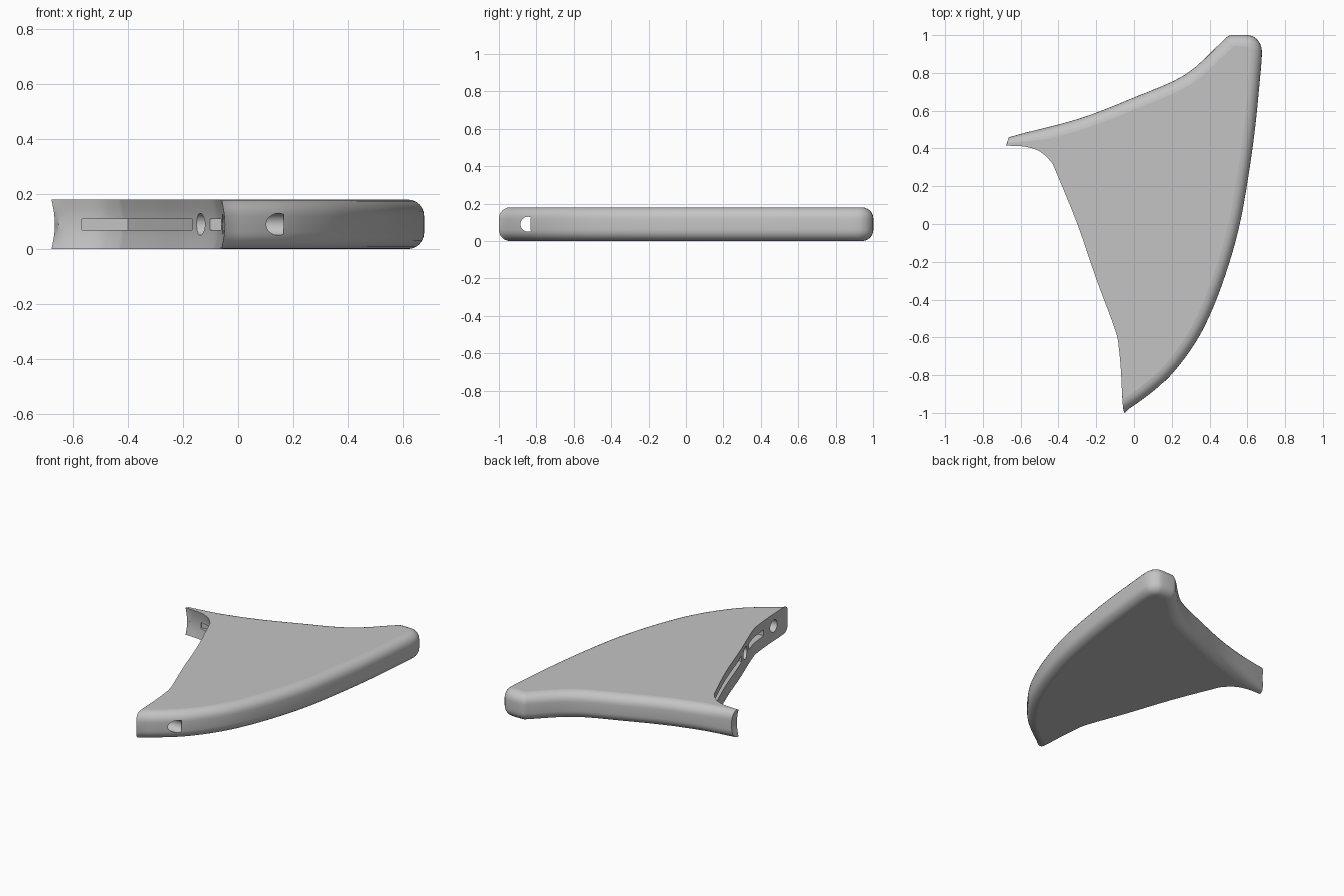
import bpy, bmesh, math
from mathutils import Vector

cube = bpy.data.objects.get("Cube")
if cube:
    bpy.data.objects.remove(cube, do_unlink=True)

HEIGHT, FILLET, HOLLOW = 0.18, 0.06, 0.012

grey = bpy.data.materials.new("plain grey")
grey.use_nodes = True
colour = (0.55, 0.55, 0.55, 1)
grey.diffuse_color = colour
grey.node_tree.nodes["Principled BSDF"].inputs["Base Color"].default_value = colour


def spline(points, steps=4):
    """Smooth curve through the given points."""
    p = [Vector(q) for q in points]
    p = [2 * p[0] - p[1]] + p + [2 * p[-1] - p[-2]]
    out = []
    for a, b, c, d in zip(p, p[1:], p[2:], p[3:]):
        for i in range(steps):
            t = i / steps
            out.append(0.5 * (2 * b + (c - a) * t + (2 * a - 5 * b + 4 * c - d) * t * t
                              + (3 * b - a - 3 * c + d) * t ** 3))
    return out + [p[-2]]


def make_object(name, bm):
    bmesh.ops.recalc_face_normals(bm, faces=bm.faces)
    mesh = bpy.data.meshes.new(name)
    bm.to_mesh(mesh)
    bm.free()
    mesh.materials.append(grey)
    obj = bpy.data.objects.new(name, mesh)
    bpy.context.collection.objects.link(obj)
    return obj


def loft(name, rings):
    """Join stacked rings of points and close both ends."""
    bm = bmesh.new()
    loops = [[bm.verts.new(co) for co in ring] for ring in rings]
    n = len(loops[0])
    for low, high in zip(loops, loops[1:]):
        for i in range(n):
            j = (i + 1) % n
            bm.faces.new((low[i], low[j], high[j], high[i]))
    bm.faces.new(loops[0][::-1])
    bm.faces.new(loops[-1])
    return make_object(name, bm)


# Outline: rounded outer edge, then hollow inner edge
outer = spline([(-.06, -1), (.07, -.91), (.2, -.795), (.33, -.62), (.42, -.44),
                (.5, -.22), (.56, 0), (.605, .25), (.64, .5), (.665, .75),
                (.677, .9), (.667, .955), (.638, .988), (.6, 1), (.52, 1),
                (.49, .988), (.455, .955), (.27, .79), (0, .67), (-.3, .555), (-.67, .46)])
inner = spline([(-.678, .415), (-.58, .41), (-.5, .385), (-.44, .33), (-.41, .27),
                (-.3, 0), (-.2, -.29), (-.1, -.56), (-.08, -.66), (-.068, -.8), (-.06, -1)])
inner = [p for p in inner if p.y > -0.92]
outline = outer + inner


def inward(i):
    """Unit direction into the body at an outline point."""
    t = outline[(i + 1) % len(outline)] - outline[i - 1]
    return Vector((-t.y, t.x)).normalized()


def ring(z, inset):
    points = []
    for i, p in enumerate(outline):
        hollow = HOLLOW * math.sin(math.pi * z / HEIGHT)
        if i < len(outer):
            # The fillet shrinks along the thin arm
            scale = min(1, max(0.55, 0.55 + (p.x + 0.67) * 2.5))
            ends = {0: Vector((0, 1)), len(outer) - 1: Vector((0, -1))}
            q = p + ends.get(i, inward(i)) * inset * scale
            if i in ends:
                q.x += hollow
        elif i == len(outer):
            q = p + Vector((hollow, 0))
        else:
            q = p + inward(i) * hollow
        points.append((q.x, q.y, z))
    return points


angles = [math.pi / 2 * k / 6 for k in range(7)]
levels = [(FILLET * (1 - math.cos(a)), FILLET * (1 - math.sin(a))) for a in angles]
levels += [(HEIGHT / 2, 0)] + [(HEIGHT - z, s) for z, s in reversed(levels)]
fin = loft("fin_body", [ring(z, s) for z, s in levels])

# Cutters: two round holes and two slots in the inner edge
cutters = []


def hole(name, x0, x1, y, radius):
    turn = [2 * math.pi * k / 32 for k in range(32)]
    cutters.append(loft(name, [[(x, y + radius * math.cos(a), HEIGHT / 2 + radius * math.sin(a))
                                for a in turn] for x in (x0, x1)]))


def slot(name, corners):
    cutters.append(loft(name, [[(x, y, z) for x, y in corners] for z in (0.07, 0.11)]))


hole("front_hole_cutter", -0.2, 0.165, -0.845, 0.04)
hole("middle_hole_cutter", -0.3, 0.0, -0.43, 0.04)
slot("long_slot_cutter", [(-.57, .43), (-.3, -.35), (-.1, -.35), (-.34, .3), (-.4, .43)])
slot("short_slot_cutter", [(-.2, -.52), (-.2, -.73), (0, -.73), (-.02, -.52)])

bpy.ops.object.select_all(action="DESELECT")
bpy.context.view_layer.objects.active = fin
fin.select_set(True)
for cutter in cutters:
    mod = fin.modifiers.new(cutter.name, "BOOLEAN")
    mod.operation, mod.solver, mod.object = "DIFFERENCE", "EXACT", cutter
    bpy.ops.object.modifier_apply(modifier=mod.name)
for cutter in cutters:
    bpy.data.objects.remove(cutter, do_unlink=True)

# Smooth rim, flat top and bottom
bpy.ops.object.shade_smooth_by_angle(angle=math.radians(35))
for face in fin.data.polygons:
    if abs(face.normal.z) > 0.999:
        face.use_smooth = False
